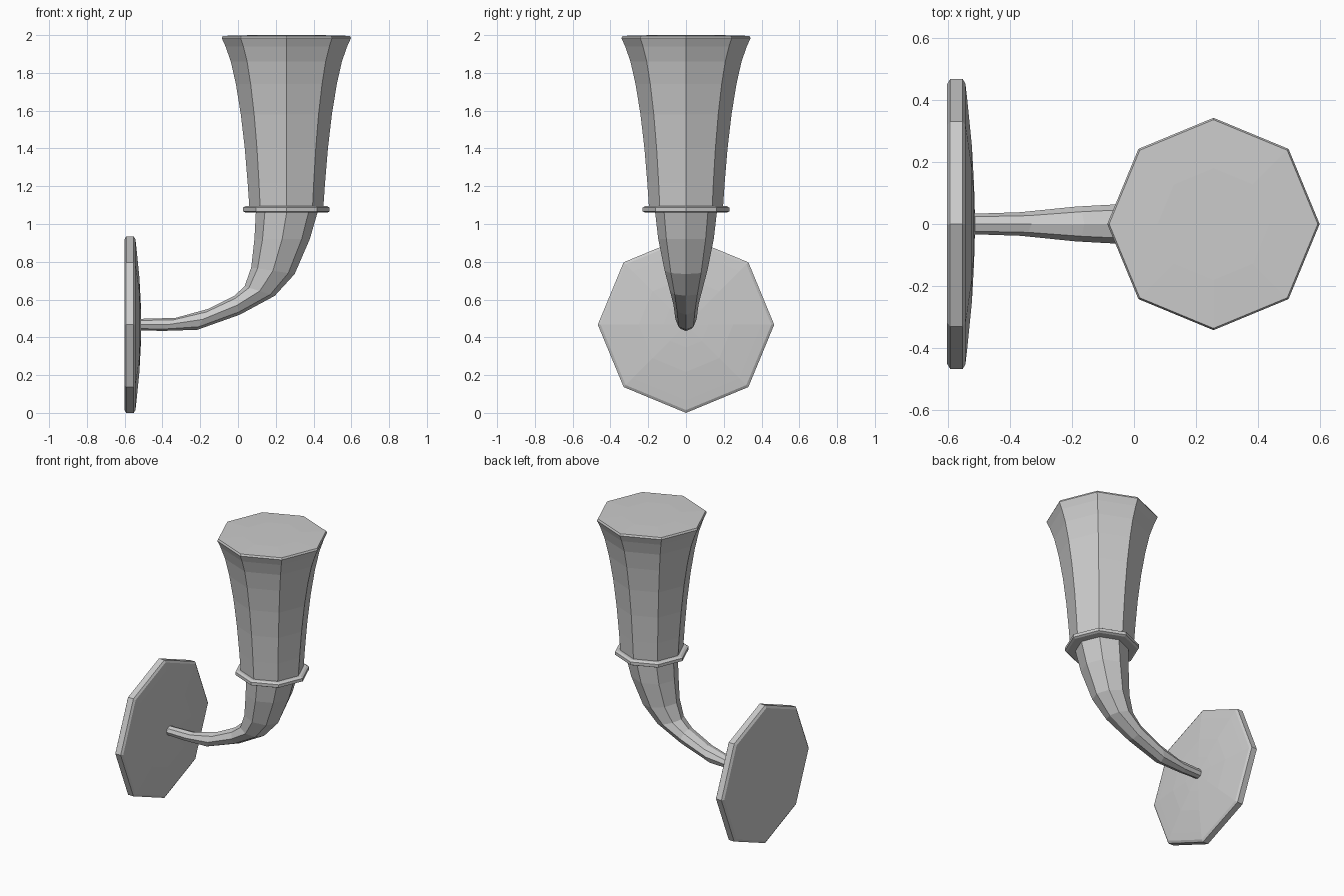
import bpy, bmesh
from math import cos, sin, pi
from mathutils import Vector

if "Cube" in bpy.data.objects:
    bpy.data.objects.remove(bpy.data.objects["Cube"])

SIDES = 8


def loft(name, rings):
    """Skin eight-sided rings given as (centre, axis_a, axis_b) and cap both ends."""
    bm = bmesh.new()
    loops = []
    for c, a, b in rings:
        loops.append([bm.verts.new(Vector(c) + Vector(a) * cos(2 * pi * i / SIDES)
                                   + Vector(b) * sin(2 * pi * i / SIDES))
                      for i in range(SIDES)])
    for lo, hi in zip(loops, loops[1:]):
        for i in range(SIDES):
            j = (i + 1) % SIDES
            bm.faces.new((lo[i], lo[j], hi[j], hi[i]))
    bm.faces.new(loops[0])
    bm.faces.new(loops[-1])
    bmesh.ops.recalc_face_normals(bm, faces=bm.faces)
    mesh = bpy.data.meshes.new(name)
    bm.to_mesh(mesh)
    bm.free()
    obj = bpy.data.objects.new(name, mesh)
    bpy.context.collection.objects.link(obj)
    return obj


def upright(name, x, profile):
    """Octagonal turning about a vertical axis, profile of (radius, z)."""
    return loft(name, [((x, 0, z), (r, 0, 0), (0, r, 0)) for r, z in profile])


CUP_X = 0.256

# Wall plate: bevelled rim, gently domed front
plate = [(0.45, -0.602), (0.467, -0.592), (0.467, -0.552), (0.452, -0.543),
         (0.40, -0.537), (0.25, -0.522), (0.12, -0.515), (0.01, -0.512)]
loft("wall_plate", [((x, 0, 0.467), (0, r, 0), (0, 0, r)) for r, x in plate])

# Curved horn arm: inner edge (x, z), outer edge (x, z), half width in y
arm = [(-0.55, 0.497, -0.55, 0.438, 0.032),
       (-0.33, 0.503, -0.40, 0.434, 0.038),
       (-0.16, 0.550, -0.215, 0.440, 0.056),
       (-0.02, 0.620, 0.01, 0.520, 0.066),
       (0.035, 0.670, 0.195, 0.620, 0.085),
       (0.070, 0.770, 0.300, 0.735, 0.113),
       (0.087, 0.920, 0.380, 0.920, 0.147),
       (0.095, 1.075, 0.425, 1.075, 0.165)]
loft("curved_arm", [(((xi + xo) / 2, 0, (zi + zo) / 2),
                     ((xo - xi) / 2, 0, (zo - zi) / 2), (0, w, 0))
                    for xi, zi, xo, zo, w in arm])

# Collar between arm and cup
upright("collar", CUP_X, [(0.215, 1.06), (0.229, 1.067), (0.229, 1.087), (0.215, 1.095)])

# Flared cup with closed, bevelled top
upright("flared_cup", CUP_X,
        [(0.195, 1.075), (0.205, 1.22), (0.220, 1.40), (0.241, 1.58),
         (0.267, 1.74), (0.294, 1.86), (0.322, 1.94), (0.342, 1.984),
         (0.336, 1.996), (0.18, 2.0)])
